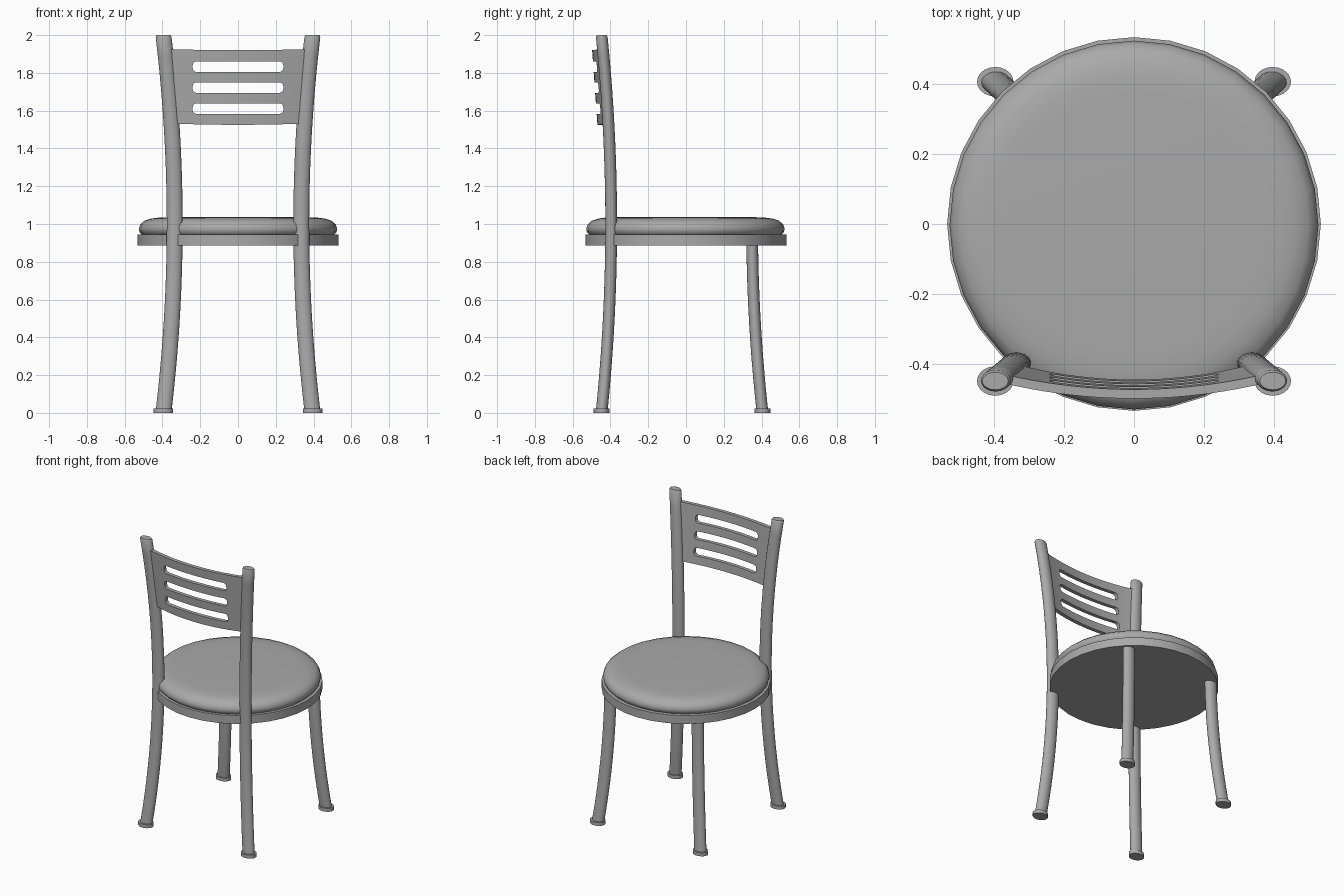
import bpy, bmesh, math
from mathutils import Vector

if "Cube" in bpy.data.objects:
    bpy.data.objects.remove(bpy.data.objects["Cube"])

# Dark grey finish shared by every part
grey = bpy.data.materials.new("dark_grey")
grey.diffuse_color = (0.4, 0.4, 0.4, 1)
grey.use_nodes = True
grey.node_tree.nodes["Principled BSDF"].inputs["Base Color"].default_value = grey.diffuse_color


def loft(name, rings, sides):
    """Skin elliptical rings (cx, cy, z, rx, ry) into a capped solid."""
    bm = bmesh.new()
    loops = []
    for cx, cy, z, rx, ry in rings:
        loops.append([bm.verts.new((cx + rx * math.cos(2 * math.pi * i / sides),
                                    cy + ry * math.sin(2 * math.pi * i / sides), z))
                      for i in range(sides)])
    for a, b in zip(loops, loops[1:]):
        for i in range(sides):
            j = (i + 1) % sides
            bm.faces.new((a[i], a[j], b[j], b[i]))
    bm.faces.new(loops[0][::-1])
    bm.faces.new(loops[-1])
    return finish(name, bm)


def finish(name, bm, angle=35):
    bmesh.ops.recalc_face_normals(bm, faces=bm.faces)
    mesh = bpy.data.meshes.new(name)
    bm.to_mesh(mesh)
    bm.free()
    mesh.materials.append(grey)
    obj = bpy.data.objects.new(name, mesh)
    bpy.context.collection.objects.link(obj)
    smooth(obj, angle)
    return obj


def smooth(obj, angle=35):
    bpy.ops.object.select_all(action='DESELECT')
    obj.select_set(True)
    bpy.context.view_layer.objects.active = obj
    bpy.ops.object.shade_smooth_by_angle(angle=math.radians(angle))


# Seat base and padded cushion
loft("seat_base", [(0, 0, z, 0.532, 0.532) for z in (0.887, 0.945)], 32)
cushion = [(0.51, 0.945), (0.522, 0.958), (0.525, 0.976), (0.517, 0.999),
           (0.496, 1.017), (0.46, 1.029), (0.42, 1.034), (0.37, 1.036)]
loft("seat_cushion", [(0, -0.003, z, r, r) for r, z in cushion], 32)


# Legs bow inwards towards seat height
RX, RY = 0.042, 0.031


def bow(z):
    return 0.335 + 0.06 * (z - 1) ** 2


def back_y(z):
    return -0.396 - 0.051 * (z - 1) ** 2


def front_y(z):
    return 0.35 + 0.055 * (z - 1) ** 2


for side, s in (("left", -1), ("right", 1)):
    zs = [0.02 + 1.97 * i / 20 for i in range(21)]
    rings = [(s * bow(z), back_y(z), z, RX, RY) for z in zs]
    rings.append((s * bow(2), back_y(2), 2.0, RX - 0.005, RY - 0.006))
    loft("back_leg_" + side, rings, 20)
    zs = [0.02 + 0.88 * i / 10 for i in range(11)]
    loft("front_leg_" + side, [(s * bow(z), front_y(z), z, RX, RY) for z in zs], 20)
    # Foot caps
    for end, y in (("back", back_y(0)), ("front", front_y(0))):
        loft(f"{end}_foot_{side}", [(s * bow(0), y, z, 0.052, 0.042)
                                    for z in (0, 0.024)], 20)


# Curved backrest panel, leaning with the back legs
def panel_point(t, k, depth):
    x = t * (0.33 + 0.035 * k)
    y = -0.443 - 0.028 * k + 0.042 * t * t - depth
    z = 1.525 + 0.395 * k + 0.006 * t * t
    return Vector((x, y, z))


bm = bmesh.new()
cols = []
for i in range(21):
    t = i / 10 - 1
    cols.append([bm.verts.new(panel_point(t, k, d))
                 for k, d in ((0, 0), (1, 0), (1, 0.026), (0, 0.026))])
for a, b in zip(cols, cols[1:]):
    for i in range(4):
        j = (i + 1) % 4
        bm.faces.new((a[i], a[j], b[j], b[i]))
bm.faces.new(cols[0][::-1])
bm.faces.new(cols[-1])
panel = finish("backrest_panel", bm)

# Three rounded slots cut through the panel
bm = bmesh.new()
for zc in (1.611, 1.722, 1.833):
    outline = []
    for cx, cz, start in ((0.219, 0.007, 0), (-0.219, 0.007, 90),
                          (-0.219, -0.007, 180), (0.219, -0.007, 270)):
        for n in range(5):
            a = math.radians(start + 22.5 * n)
            outline.append((cx + 0.021 * math.cos(a), zc + cz + 0.021 * math.sin(a)))
    near = [bm.verts.new((x, -0.7, z)) for x, z in outline]
    far = [bm.verts.new((x, -0.2, z)) for x, z in outline]
    bm.faces.new(near)
    bm.faces.new(far[::-1])
    for i in range(len(near)):
        j = (i + 1) % len(near)
        bm.faces.new((near[i], far[i], far[j], near[j]))
cutter = finish("slot_cutter", bm)
cutter.hide_render = True

mod = panel.modifiers.new("slots", 'BOOLEAN')
mod.operation = 'DIFFERENCE'
mod.solver = 'EXACT'
mod.object = cutter
bpy.ops.object.select_all(action='DESELECT')
panel.select_set(True)
bpy.context.view_layer.objects.active = panel
bpy.ops.object.modifier_apply(modifier=mod.name)
bpy.data.objects.remove(cutter)
smooth(panel)
